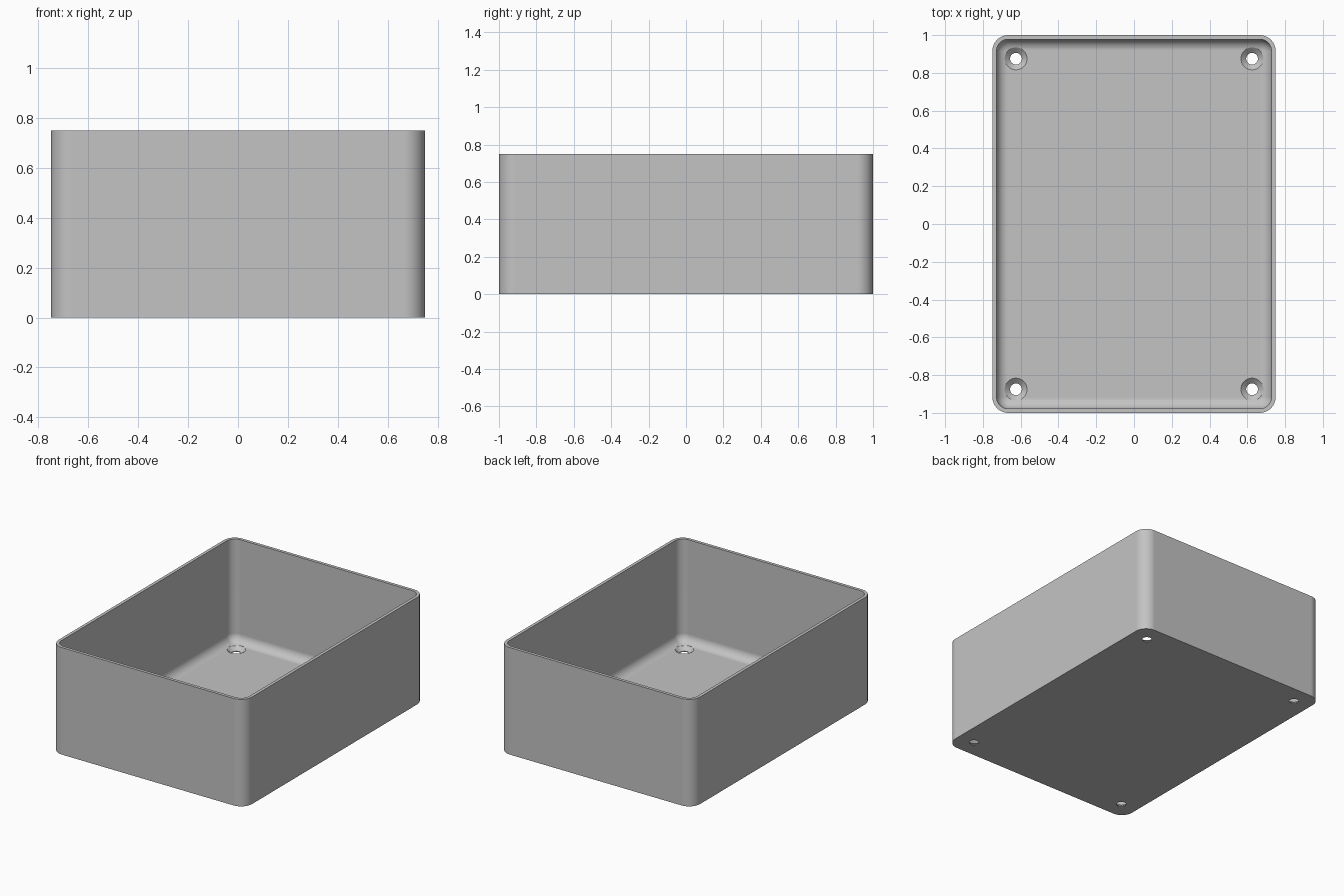
import bpy, bmesh, math

if "Cube" in bpy.data.objects:
    bpy.data.objects.remove(bpy.data.objects["Cube"])

HX, HY, H = 0.75, 1.0, 0.75      # outer half sizes and height
R, WALL, FLOOR = 0.085, 0.022, 0.03
FILLET = R - WALL - 0.003        # inner floor fillet
SEG = 12

grey = bpy.data.materials.new("light grey")
grey.diffuse_color = (0.55, 0.55, 0.55, 1)
grey.use_nodes = True
grey.node_tree.nodes["Principled BSDF"].inputs["Base Color"].default_value = grey.diffuse_color


def ring(bm, inset, z):
    """Rounded rectangle loop, inset from the outer wall."""
    r = R - inset
    out = []
    for q, (sx, sy) in enumerate([(1, 1), (-1, 1), (-1, -1), (1, -1)]):
        for i in range(SEG + 1):
            a = math.pi / 2 * (q + i / SEG)
            out.append(bm.verts.new((sx * (HX - R) + r * math.cos(a),
                                     sy * (HY - R) + r * math.sin(a), z)))
    return out


def loft(name, rings_fn):
    """Closed skin through a list of loops."""
    bm = bmesh.new()
    rings = rings_fn(bm)
    for a, b in zip(rings, rings[1:]):
        n = len(a)
        for i in range(n):
            j = (i + 1) % n
            bm.faces.new((a[i], a[j], b[j], b[i]))
    bm.faces.new(rings[0])
    bm.faces.new(rings[-1])
    bmesh.ops.recalc_face_normals(bm, faces=bm.faces)
    me = bpy.data.meshes.new(name)
    bm.to_mesh(me)
    bm.free()
    ob = bpy.data.objects.new(name, me)
    bpy.context.collection.objects.link(ob)
    me.materials.append(grey)
    return ob


# Open box: outer wall, rim, inner wall, filleted floor
def box_rings(bm):
    rs = [ring(bm, 0, 0), ring(bm, 0, H), ring(bm, WALL, H)]
    for k in range(9):
        a = math.pi / 2 * k / 8
        rs.append(ring(bm, WALL + FILLET * (1 - math.cos(a)),
                       FLOOR + FILLET * (1 - math.sin(a))))
    return rs


box = loft("open_box", box_rings)


# Countersunk screw holes in the four floor corners
def hole_rings(x, y):
    def fn(bm):
        rs = []
        for r, z in [(0.031, -0.05), (0.031, 0.005), (0.06, FLOOR + 0.001), (0.06, 0.12)]:
            rs.append([bm.verts.new((x + r * math.cos(t * math.tau / 40),
                                     y + r * math.sin(t * math.tau / 40), z))
                       for t in range(40)])
        return rs
    return fn


bpy.context.view_layer.objects.active = box
box.select_set(True)
for sx in (-1, 1):
    for sy in (-1, 1):
        cutter = loft("hole_cutter", hole_rings(sx * 0.625, sy * 0.875))
        cutter.hide_render = True
        mod = box.modifiers.new("hole", 'BOOLEAN')
        mod.operation = 'DIFFERENCE'
        mod.solver = 'EXACT'
        mod.object = cutter
        bpy.ops.object.modifier_apply(modifier=mod.name)
        bpy.data.objects.remove(cutter)

bpy.ops.object.shade_smooth_by_angle(angle=math.radians(25))
wn = box.modifiers.new("weighted_normals", 'WEIGHTED_NORMAL')
wn.keep_sharp = True
